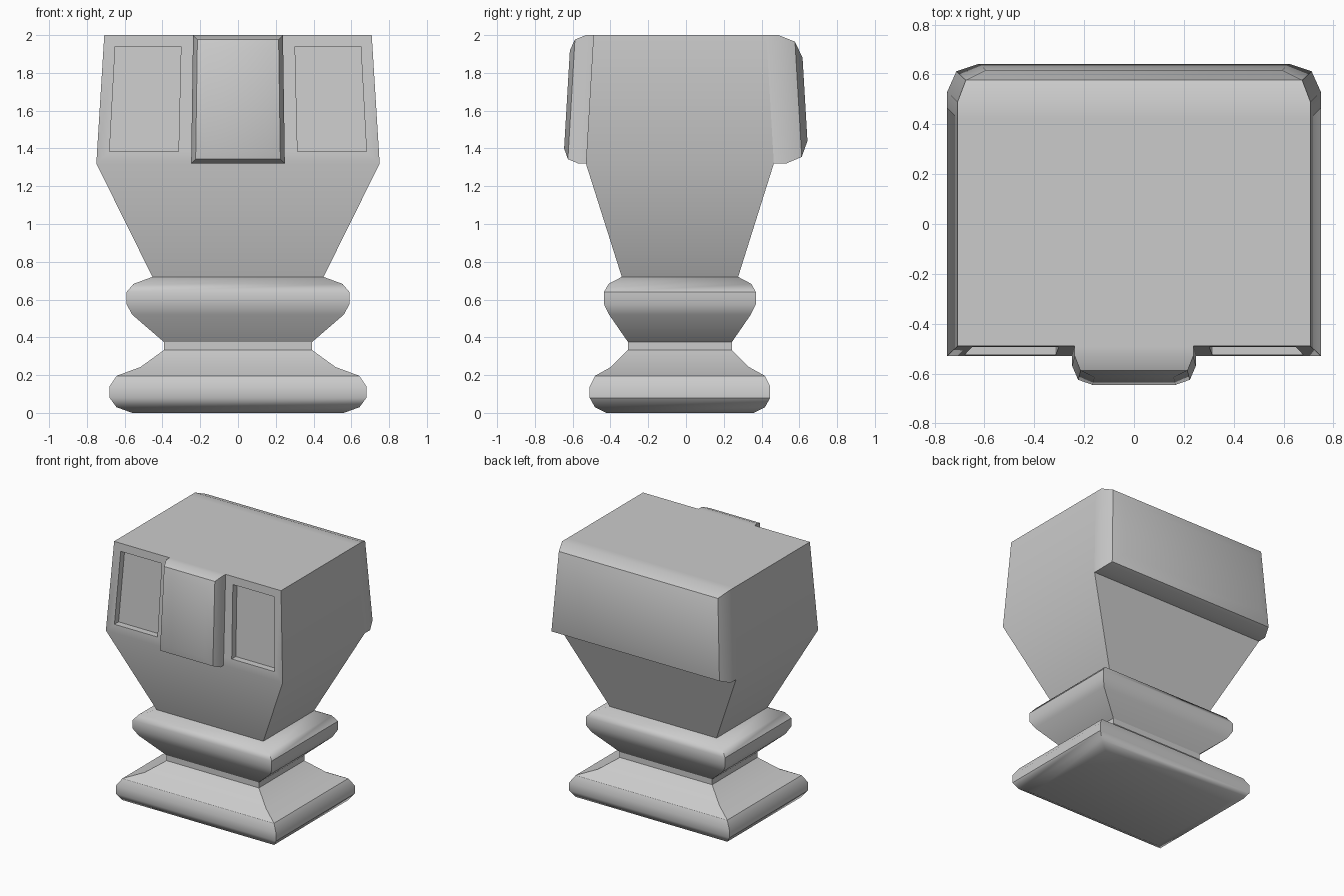
import bpy, bmesh
from mathutils import Vector

if "Cube" in bpy.data.objects:
    bpy.data.objects.remove(bpy.data.objects["Cube"])

CY = -0.032   # centre of the pedestal in y


def finish(name, bm):
    bmesh.ops.recalc_face_normals(bm, faces=bm.faces[:])
    me = bpy.data.meshes.new(name)
    bm.to_mesh(me)
    bm.free()
    ob = bpy.data.objects.new(name, me)
    bpy.context.collection.objects.link(ob)
    return ob


def loft(rings):
    """Closed solid through rectangles given as (z, x0, x1, y0, y1)."""
    bm = bmesh.new()
    loops = [[bm.verts.new(p) for p in ((x0, y0, z), (x1, y0, z), (x1, y1, z), (x0, y1, z))]
             for z, x0, x1, y0, y1 in rings]
    for a, b in zip(loops, loops[1:]):
        for i in range(4):
            j = (i + 1) % 4
            bm.faces.new((a[i], a[j], b[j], b[i]))
    bm.faces.new(loops[0][::-1])
    bm.faces.new(loops[-1])
    bmesh.ops.recalc_face_normals(bm, faces=bm.faces[:])
    return bm


def soften(bm, face, width):
    bmesh.ops.bevel(bm, geom=list(face.edges), offset=width, segments=2,
                    profile=0.5, affect='EDGES', clamp_overlap=False)


def activate(ob):
    bpy.ops.object.select_all(action='DESELECT')
    ob.select_set(True)
    bpy.context.view_layer.objects.active = ob


# Pedestal profile (z, half x, half y) and flared head
profile = [(0, .56, .39), (.03, .643, .45), (.08, .68, .478), (.14, .68, .478),
           (.196, .643, .45), (.243, .516, .365), (.333, .392, .275), (.375, .392, .275),
           (.52, .56, .375), (.575, .59, .402), (.64, .59, .402), (.683, .553, .378),
           (.72, .453, .308)]
rings = [(z, -hx, hx, CY - hy, CY + hy) for z, hx, hy in profile]
rings += [(1.32, -.75, .75, -.53, .465), (2.0, -.708, .708, -.49, .425)]
bm = loft(rings)

# Overhanging slab at the back of the head
back = max(bm.faces, key=lambda f: f.calc_center_median().y if f.calc_center_median().z > 1.4 else -9)
res = bmesh.ops.extrude_face_region(bm, geom=[back])
bmesh.ops.translate(bm, verts=[v for v in res['geom'] if isinstance(v, bmesh.types.BMVert)],
                    vec=Vector((0, .185, 0)))
soften(bm, next(f for f in res['geom'] if isinstance(f, bmesh.types.BMFace)), .12)
body = finish("pillar_body", bm)

# Recessed front panels, cut parallel to the leaning front face
for s, name in ((-1, "left_panel_cutter"), (1, "right_panel_cutter")):
    depth = .05
    ring = []
    for z, a, b in ((1.385, .68, .315), (1.94, .65, .302)):
        front = -.53 + (z - 1.32) / .68 * .04
        ring.append((z, min(s * a, s * b), max(s * a, s * b), -.7, front + depth))
    cutter = finish(name, loft(ring))
    cutter.hide_render = True
    mod = body.modifiers.new("panel", 'BOOLEAN')
    mod.operation = 'DIFFERENCE'
    mod.solver = 'EXACT'
    mod.object = cutter
    activate(body)
    bpy.ops.object.modifier_apply(modifier=mod.name)
    bpy.data.objects.remove(cutter)

# Raised block in the middle of the front
bm = loft([(1.32, -.248, .248, -.65, -.53), (2.0, -.238, .238, -.61, -.49)])
front = min(bm.faces, key=lambda f: f.calc_center_median().y)
soften(bm, front, .08)
block = finish("front_block", bm)

for ob in (body, block):
    activate(ob)
    bpy.ops.object.shade_smooth_by_angle(angle=0.6)
